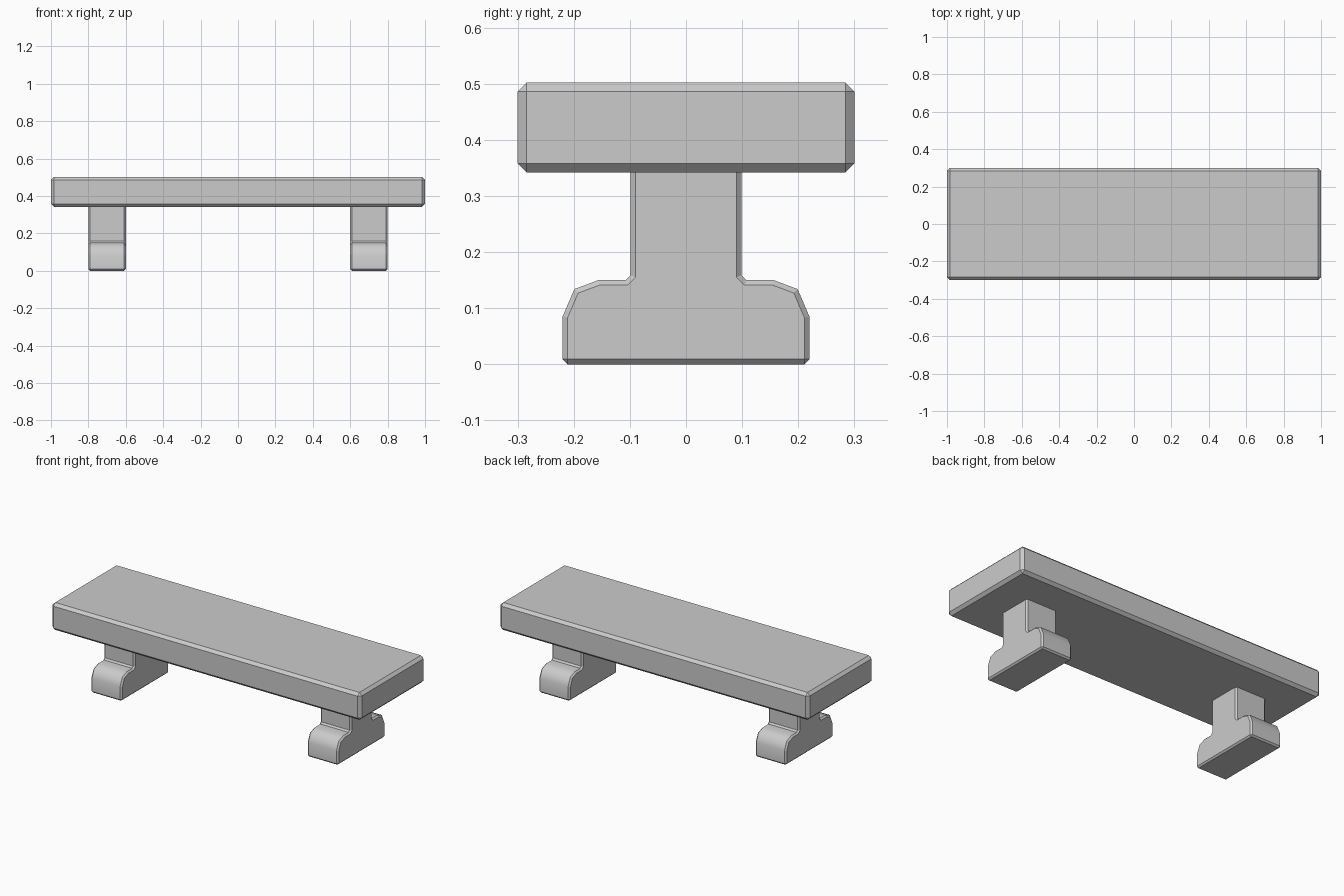
import bpy, bmesh

if "Cube" in bpy.data.objects:
    bpy.data.objects.remove(bpy.data.objects["Cube"])


def finish(bm, name):
    bmesh.ops.recalc_face_normals(bm, faces=bm.faces)
    mesh = bpy.data.meshes.new(name)
    bm.to_mesh(mesh)
    bm.free()
    obj = bpy.data.objects.new(name, mesh)
    bpy.context.collection.objects.link(obj)
    return obj


# Seat: thick slab with chamfered edges
bm = bmesh.new()
bmesh.ops.create_cube(bm, size=1)
for v in bm.verts:
    v.co.x *= 2.0
    v.co.y *= 0.6
    v.co.z = v.co.z * 0.16 + 0.422
bmesh.ops.bevel(bm, geom=bm.edges[:], offset=0.016, segments=1, profile=0.5, affect='EDGES')
for v in bm.verts:
    v.co.z = 0.342 + (v.co.z - 0.342)
finish(bm, "seat")

# Half of the leg outline (y, z): foot, rounded shoulder, post
half = [(0.22, 0), (0.22, 0.085), (0.199, 0.134), (0.156, 0.15),
        (0.108, 0.15), (0.099, 0.159), (0.099, 0.352)]
outline = half + [(-y, z) for y, z in reversed(half)]


def make_leg(name, x0, x1):
    bm = bmesh.new()
    face = bm.faces.new([bm.verts.new((x0, y, z)) for y, z in outline])
    ext = bmesh.ops.extrude_face_region(bm, geom=[face])
    for v in ext["geom"]:
        if isinstance(v, bmesh.types.BMVert):
            v.co.x = x1
    bmesh.ops.recalc_face_normals(bm, faces=bm.faces)
    # Chamfer the side outlines and the bottom edges
    edges = []
    for e in bm.edges:
        a, b = e.verts
        if abs(a.co.x - b.co.x) < 1e-4 or a.co.z < 0.01:
            edges.append(e)
    bmesh.ops.bevel(bm, geom=edges, offset=0.009, segments=1, profile=0.5,
                    affect='EDGES', clamp_overlap=False)
    bm.normal_update()
    # Smooth shading over the rounded shoulders only
    for f in bm.faces:
        c = f.calc_center_median()
        f.smooth = abs(f.normal.x) < 0.1 and abs(c.y) > 0.11 and 0.02 < c.z < 0.155
    finish(bm, name)


make_leg("left_leg", -0.8, -0.6)
make_leg("right_leg", 0.6, 0.8)
